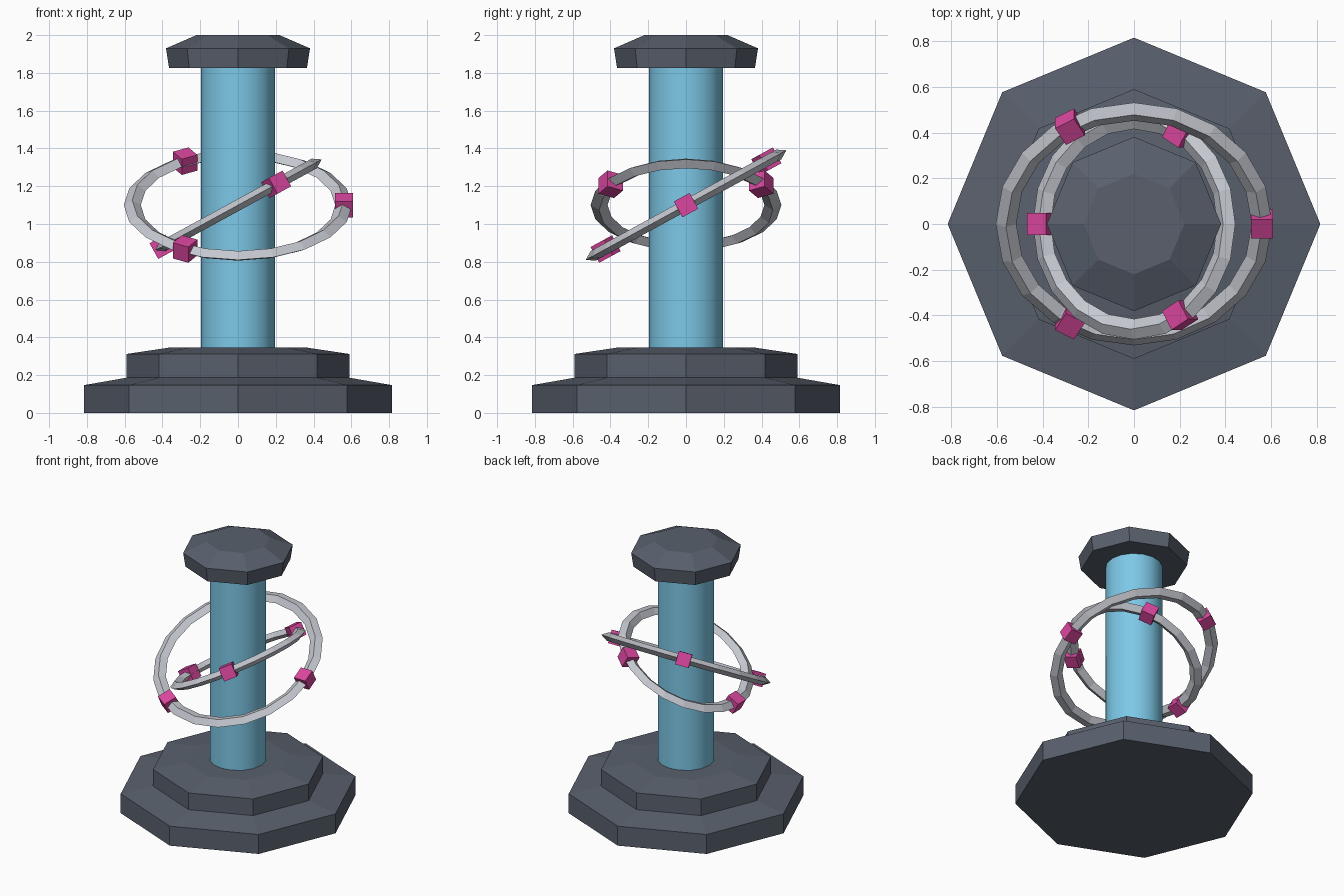
import bpy, bmesh, math
from mathutils import Matrix

if "Cube" in bpy.data.objects:
    bpy.data.objects.remove(bpy.data.objects["Cube"])


def material(name, color):
    m = bpy.data.materials.new(name)
    m.diffuse_color = (*color, 1)
    m.use_nodes = True
    m.node_tree.nodes["Principled BSDF"].inputs["Base Color"].default_value = m.diffuse_color
    return m


SLATE = material("dark slate", (0.100, 0.117, 0.152))
BLUE = material("sky blue", (0.205, 0.578, 0.800))
SILVER = material("silver grey", (0.560, 0.575, 0.630))
PINK = material("magenta", (0.700, 0.062, 0.345))


def add_object(name, bm, mat):
    bmesh.ops.recalc_face_normals(bm, faces=bm.faces)
    mesh = bpy.data.meshes.new(name)
    bm.to_mesh(mesh)
    bm.free()
    mesh.materials.append(mat)
    ob = bpy.data.objects.new(name, mesh)
    bpy.context.collection.objects.link(ob)
    return ob


def lathe(name, profile, sides, mat):
    """Stack of (radius, z) rings with closed ends."""
    bm = bmesh.new()
    rings = []
    for r, z in profile:
        rings.append([bm.verts.new((r * math.cos(2 * math.pi * i / sides),
                                    r * math.sin(2 * math.pi * i / sides), z))
                      for i in range(sides)])
    for a, b in zip(rings, rings[1:]):
        for i in range(sides):
            j = (i + 1) % sides
            bm.faces.new((a[i], a[j], b[j], b[i]))
    bm.faces.new(rings[0][::-1])
    bm.faces.new(rings[-1])
    return add_object(name, bm, mat)


def ring(name, radius, tilt, segments=20):
    """Ring with a flattened diamond section, tilted about its centre."""
    bm = bmesh.new()
    section = [(0.045, 0), (0, 0.029), (-0.045, 0), (0, -0.029)]
    loops = []
    for i in range(segments):
        a = 2 * math.pi * i / segments
        loops.append([bm.verts.new(((radius + d) * math.cos(a),
                                    (radius + d) * math.sin(a), z))
                      for d, z in section])
    for i in range(segments):
        p, q = loops[i], loops[(i + 1) % segments]
        for k in range(4):
            n = (k + 1) % 4
            bm.faces.new((p[k], q[k], q[n], p[n]))
    bm.transform(tilt)
    return add_object(name, bm, SILVER)


def beads(name, radius, tilt, start):
    """Three cubes evenly spaced on a ring."""
    for i in range(3):
        bm = bmesh.new()
        bmesh.ops.create_cube(bm, size=0.095)
        turn = Matrix.Rotation(start + i * 2 * math.pi / 3, 4, 'Z')
        bm.transform(tilt @ turn @ Matrix.Translation((radius, 0, 0)))
        add_object(f"{name}_{i + 1}", bm, PINK)


# Stepped octagonal base and cap
lathe("base_lower", [(0.815, 0), (0.815, 0.147), (0.585, 0.187)], 8, SLATE)
lathe("base_upper", [(0.59, 0.18), (0.59, 0.312), (0.355, 0.347)], 8, SLATE)
lathe("cap", [(0.365, 1.825), (0.381, 1.93), (0.22, 2.0)], 8, SLATE)

# Smooth column
column = lathe("column", [(0.195, 0.33), (0.195, 1.84)], 16, BLUE)
bpy.context.view_layer.objects.active = column
column.select_set(True)
bpy.ops.object.shade_smooth_by_angle(angle=math.radians(40))

# Two tilted rings with cube beads
centre = Matrix.Translation((0, 0, 1.1))
outer_tilt = centre @ Matrix.Rotation(0.5, 4, 'X')
inner_tilt = centre @ Matrix.Rotation(-0.5, 4, 'Y')
ring("outer_ring", 0.56, outer_tilt)
beads("outer_bead", 0.56, outer_tilt, 0)
ring("inner_ring", 0.46, inner_tilt)
beads("inner_bead", 0.46, inner_tilt, math.pi / 3)
